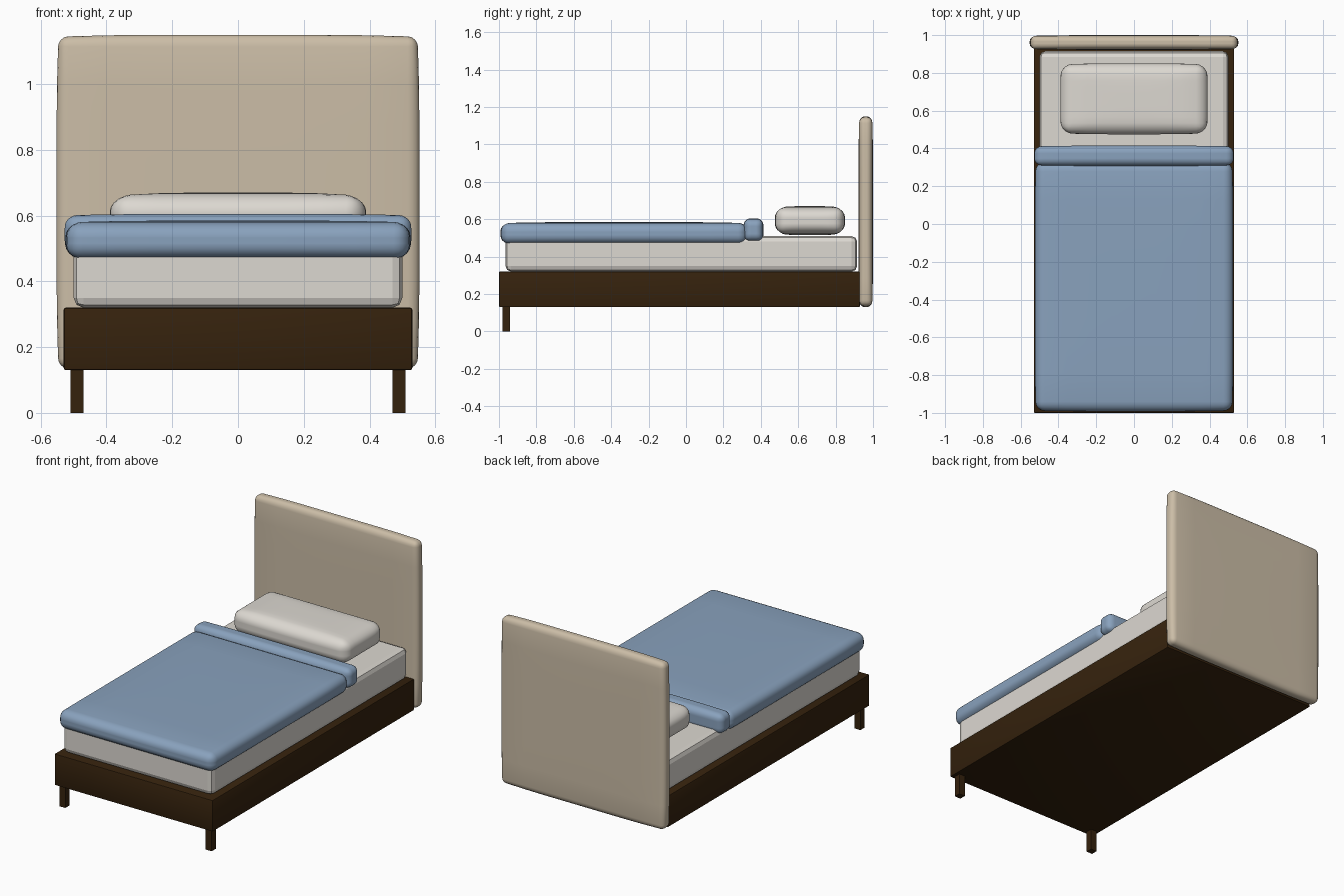
import bpy
import bmesh
import math
from mathutils import Vector

if "Cube" in bpy.data.objects:
    bpy.data.objects.remove(bpy.data.objects["Cube"])


def material(name, rgb):
    m = bpy.data.materials.new(name)
    m.diffuse_color = (*rgb, 1.0)
    m.use_nodes = True
    m.node_tree.nodes["Principled BSDF"].inputs["Base Color"].default_value = m.diffuse_color
    return m


WOOD = material("dark wood", (0.036, 0.016, 0.004))
FABRIC = material("beige fabric", (0.60, 0.51, 0.385))
SHEET = material("off white linen", (0.72, 0.69, 0.64))
BLUE = material("blue blanket", (0.25, 0.36, 0.51))


def box(name, lo, hi, mat, radius=0.0, segments=1, crown=(0, 0, 0), smooth=True):
    """Box between two corners with rounded edges; crown pulls the rims of each
    face inwards by the given distance per axis, for a stuffed look."""
    lo, hi = Vector(lo), Vector(hi)
    mid, half = (lo + hi) / 2, (hi - lo) / 2
    bm = bmesh.new()
    bmesh.ops.create_cube(bm, size=2.0)
    for v in bm.verts:
        v.co = Vector(v.co[i] * half[i] for i in range(3))
    if radius:
        bmesh.ops.bevel(bm, geom=bm.edges[:], offset=radius, segments=segments,
                        profile=0.5, affect='EDGES', clamp_overlap=True)
    if any(crown):
        # extra loops so the faces can bulge
        for axis in range(3):
            normal = Vector((0, 0, 0))
            normal[axis] = 1
            for t in (-0.75, -0.5, -0.25, 0, 0.25, 0.5, 0.75):
                at = normal * (half[axis] - radius) * t
                bmesh.ops.bisect_plane(bm, geom=bm.verts[:] + bm.edges[:] + bm.faces[:],
                                       plane_co=at, plane_no=normal, dist=1e-5)
        for v in bm.verts:
            u = [v.co[i] / half[i] for i in range(3)]
            for i in range(3):
                rim = max(abs(u[j]) for j in range(3) if j != i)
                v.co[i] -= u[i] * crown[i] * rim ** 4
    bmesh.ops.recalc_face_normals(bm, faces=bm.faces[:])
    mesh = bpy.data.meshes.new(name)
    bm.to_mesh(mesh)
    bm.free()
    ob = bpy.data.objects.new(name, mesh)
    bpy.context.collection.objects.link(ob)
    ob.location = mid
    mesh.materials.append(mat)
    if smooth and radius:
        bpy.ops.object.select_all(action='DESELECT')
        ob.select_set(True)
        bpy.context.view_layer.objects.active = ob
        bpy.ops.object.shade_smooth_by_angle(angle=math.radians(40))
    return ob


# wooden base and the two front legs
box("bed_base", (-0.53, -1.0, 0.13), (0.53, 0.93, 0.32), WOOD, 0.006, 2)
for side, x in (("left", -0.49), ("right", 0.49)):
    box(f"front_leg_{side}", (x - 0.02, -0.98, 0.0), (x + 0.02, -0.94, 0.135), WOOD)

# upholstered headboard
box("headboard", (-0.552, 0.922, 0.13), (0.552, 1.0, 1.15), FABRIC, 0.03, 4,
    crown=(0.006, 0.004, 0.006))

# mattress with chamfered edges
box("mattress", (-0.50, -0.965, 0.32), (0.50, 0.915, 0.51), SHEET, 0.03, 2, smooth=False)

# pillow
box("pillow", (-0.39, 0.475, 0.515), (0.39, 0.85, 0.67), SHEET, 0.055, 5,
    crown=(0.008, 0.006, 0.012))

# blanket and its turned down edge
box("blanket", (-0.525, -0.992, 0.463), (0.525, 0.33, 0.585), BLUE, 0.048, 5,
    crown=(0.004, 0.004, 0.006))
box("blanket_fold", (-0.527, 0.307, 0.48), (0.527, 0.415, 0.605), BLUE, 0.035, 4,
    crown=(0.004, 0.004, 0.004))
